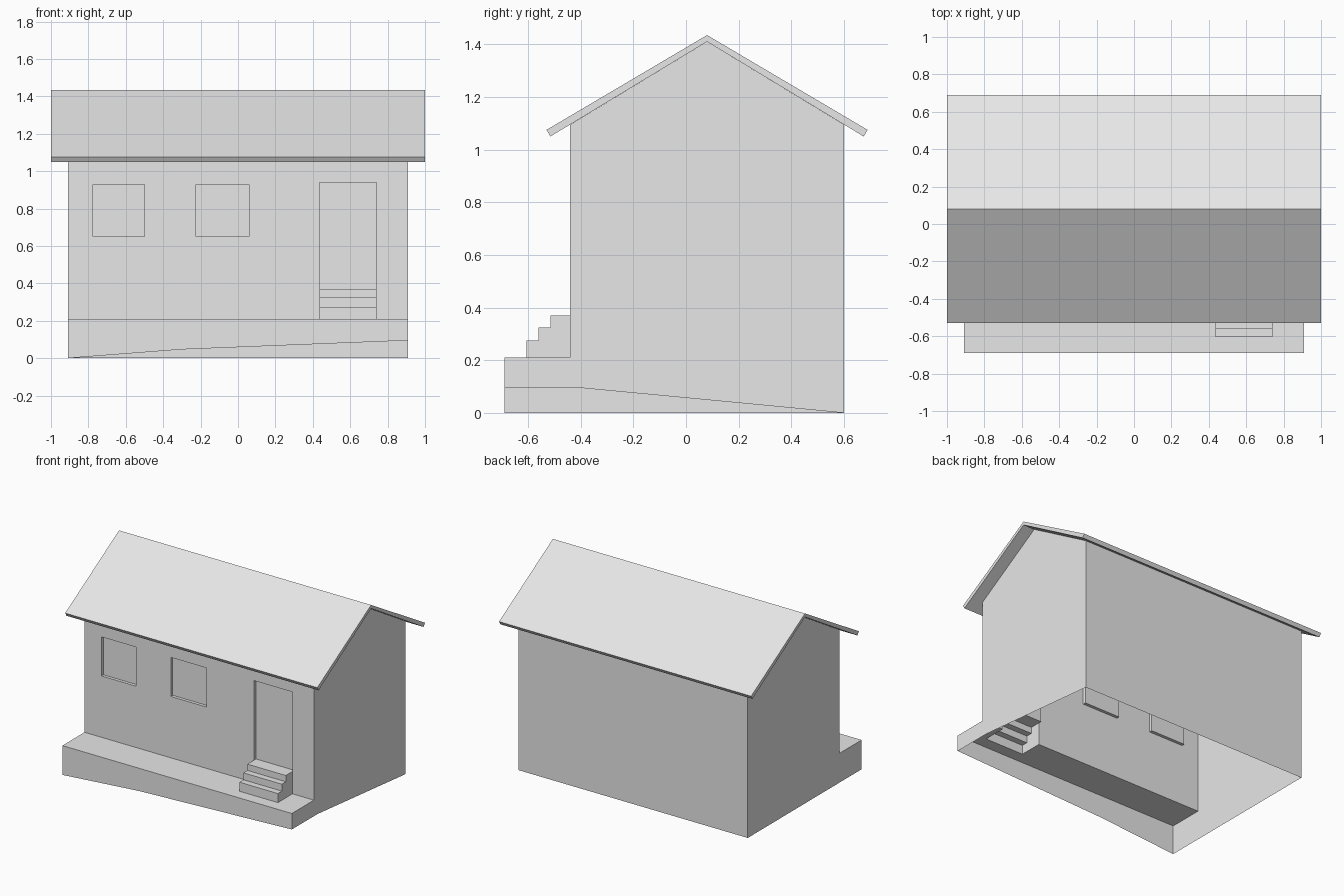
import bpy
import bmesh

cube = bpy.data.objects.get("Cube")
if cube:
    bpy.data.objects.remove(cube, do_unlink=True)

# One plain plaster colour for everything
plaster = bpy.data.materials.new("light_grey")
plaster.use_nodes = True
GREY = (0.8, 0.8, 0.8, 1)
plaster.diffuse_color = GREY
plaster.node_tree.nodes["Principled BSDF"].inputs["Base Color"].default_value = GREY


def make(name, faces):
    """Object from a list of faces, each a list of points; shared corners are welded."""
    bm = bmesh.new()
    for pts in faces:
        bm.faces.new([bm.verts.new(p) for p in pts])
    bmesh.ops.remove_doubles(bm, verts=bm.verts, dist=0.0005)
    mesh = bpy.data.meshes.new(name)
    bm.to_mesh(mesh)
    bm.free()
    mesh.materials.append(plaster)
    obj = bpy.data.objects.new(name, mesh)
    bpy.context.collection.objects.link(obj)
    return obj


def prism(name, profile, x0, x1, closed=True):
    """Counter-clockwise (y, z) profile swept along x; open sweeps keep their last side empty."""
    a = [(x0, y, z) for y, z in profile]
    b = [(x1, y, z) for y, z in profile]
    n = len(profile)
    faces = [b, a[::-1]]
    for i in range(n if closed else n - 1):
        j = (i + 1) % n
        faces.append([a[i], a[j], b[j], b[i]])
    return make(name, faces)


def sheet(name, us, vs, point, holes):
    """Flat grid of panels that leaves out the rectangular holes (u0, u1, v0, v1)."""
    faces = []
    for u0, u1 in zip(us, us[1:]):
        for v0, v1 in zip(vs, vs[1:]):
            u, v = (u0 + u1) / 2, (v0 + v1) / 2
            if any(h[0] < u < h[1] and h[2] < v < h[3] for h in holes):
                continue
            faces.append([point(*p) for p in ((u0, v0), (u1, v0), (u1, v1), (u0, v1))])
    return make(name, faces)


def recess(name, x0, x1, z0, z1, depth=0.022):
    """Panel set back from the front wall, with its four reveals."""
    rim = [(x0, z0), (x1, z0), (x1, z1), (x0, z1)]
    front = [(x, WALL, z) for x, z in rim]
    back = [(x, WALL + depth, z) for x, z in rim]
    faces = [back]
    for i in range(4):
        j = (i + 1) % 4
        faces.append([front[i], front[j], back[j], back[i]])
    return make(name, faces)


# Main dimensions
W = 0.91                      # half width of the house
FRONT, WALL, BACK = -0.69, -0.44, 0.60
DECK, EAVE, RIDGE_Y, RIDGE_Z = 0.21, 1.095, 0.08, 1.41
GROUND = 0.095                # rise of the ground at the front left corner

door = (0.435, 0.74, 0.37, 0.94)
windows = {"window_right": (-0.775, -0.5, 0.65, 0.93),
           "window_middle": (-0.225, 0.06, 0.65, 0.93)}

# Gable walls, the left one cut along the sloping ground
upper = [(BACK, 0), (BACK, EAVE), (RIDGE_Y, RIDGE_Z), (WALL, EAVE), (WALL, DECK), (FRONT, DECK)]
make("gable_wall_left", [[(W, y, z) for y, z in [(FRONT, GROUND), (-0.4, GROUND)] + upper]])
make("gable_wall_right", [[(-W, y, z) for y, z in reversed([(FRONT, 0)] + upper)]])

# Back wall
make("back_wall", [[(W, BACK, 0), (-W, BACK, 0), (-W, BACK, EAVE), (W, BACK, EAVE)]])

# Front wall with openings for the door, the windows and the hollow steps
stair_gap = (door[0], door[1], DECK, door[2])
holes = [door, stair_gap, *windows.values()]
xs = sorted({-W, W} | {x for h in holes for x in h[:2]})
zs = sorted({DECK, EAVE} | {z for h in holes for z in h[2:]})
sheet("front_wall", xs, zs, lambda x, z: (x, WALL, z), holes)

# Recessed door and windows
recess("door", *door)
for name, size in windows.items():
    recess(name, *size)

# Porch deck, open beneath the steps, and its front face
STEP = -0.605
sheet("porch_deck", [-W, door[0], door[1], W], [FRONT, STEP, WALL],
      lambda x, y: (x, y, DECK), [(door[0], door[1], STEP, WALL)])
make("porch_front", [[(-W, FRONT, 0), (-0.3, FRONT, 0.047), (W, FRONT, GROUND),
                      (W, FRONT, DECK), (-W, FRONT, DECK)]])

# Three hollow steps up to the door
treads = [(-0.515, door[2]), (-0.56, 0.325), (STEP, 0.275)]
profile = [(WALL, door[2])]
for i, (y, z) in enumerate(treads):
    below = treads[i + 1][1] if i < 2 else DECK
    profile += [(y, z), (y, below)]
steps = prism("steps", profile + [(WALL, DECK)], door[0], door[1], closed=False)
bm = bmesh.new()
bm.from_mesh(steps.data)
bmesh.ops.delete(bm, geom=[f for f in bm.faces if f.normal.z < -0.9], context="FACES")
bm.to_mesh(steps.data)
bm.free()

# Gabled roof slab
slope = [(0.595, 1.05), (0.61, 1.075)]
roof = [(RIDGE_Y, RIDGE_Z)]
roof += [(RIDGE_Y + d, z) for d, z in slope]
roof += [(RIDGE_Y, 1.435)]
roof += [(RIDGE_Y - d, z) for d, z in reversed(slope)]
prism("roof", roof, -1, 1)
